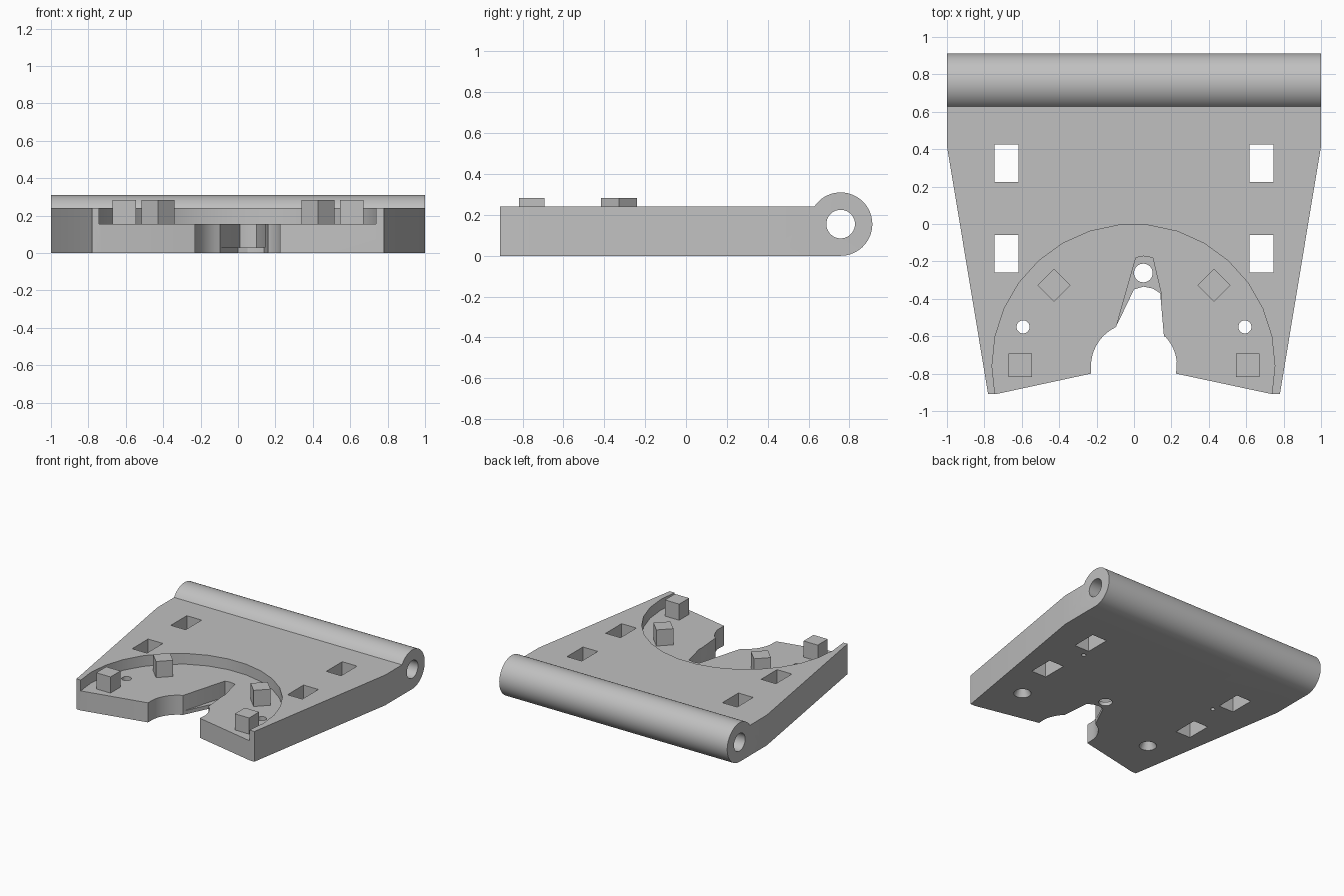
import bpy, bmesh
from math import sin, cos, pi, radians
from mathutils import Vector, Matrix

cube = bpy.data.objects.get("Cube")
if cube:
    bpy.data.objects.remove(cube, do_unlink=True)

grey = bpy.data.materials.new("plain grey")
grey.use_nodes = True
grey.diffuse_color = (0.53, 0.53, 0.53, 1)
grey.node_tree.nodes["Principled BSDF"].inputs["Base Color"].default_value = grey.diffuse_color


def make_object(name, bm):
    bmesh.ops.recalc_face_normals(bm, faces=bm.faces)
    mesh = bpy.data.meshes.new(name)
    bm.to_mesh(mesh)
    bm.free()
    mesh.materials.append(grey)
    obj = bpy.data.objects.new(name, mesh)
    bpy.context.collection.objects.link(obj)
    return obj


def extrude(name, points, direction):
    bm = bmesh.new()
    face = bm.faces.new([bm.verts.new(p) for p in points])
    made = bmesh.ops.extrude_face_region(bm, geom=[face])["geom"]
    top = [v for v in made if isinstance(v, bmesh.types.BMVert)]
    bmesh.ops.translate(bm, verts=top, vec=Vector(direction))
    return make_object(name, bm)


def prism(name, outline, low, high):
    return extrude(name, [(x, y, low) for x, y in outline], (0, 0, high - low))


def arc(x, y, radius, start, end, steps):
    angles = [radians(start + (end - start) * i / steps) for i in range(steps + 1)]
    return [(x + radius * cos(a), y + radius * sin(a)) for a in angles]


def disc(x, y, radius, steps):
    return arc(x, y, radius, 0, 360, steps)[:-1]


def box(x, y, width, depth):
    w, d = width / 2, depth / 2
    return [(x - w, y - d), (x + w, y - d), (x + w, y + d), (x - w, y + d)]


def carve(target, tool, operation="DIFFERENCE"):
    tool.hide_render = True
    mod = target.modifiers.new("carve", "BOOLEAN")
    mod.object, mod.operation, mod.solver = tool, operation, "EXACT"
    bpy.context.view_layer.objects.active = target
    bpy.ops.object.modifier_apply(modifier=mod.name)
    bpy.data.objects.remove(tool, do_unlink=True)


FLOOR, TOP = 0.155, 0.24
HINGE_Y, HINGE_Z = 0.757, 0.155

# Plate and hinge barrel, swept from one side profile
profile = [(-0.95, TOP), (-0.95, 0)] + arc(HINGE_Y, HINGE_Z, 0.155, -90, 146.7, 44)
body = extrude("hinged_plate", [(-1, y, z) for y, z in profile], (2, 0, 0))

# Tapered outline with the rounded front opening and narrow slot
outline = [(-1.1, 1.02), (-0.78, -0.91), (-0.74, -0.91), (-0.23, -0.8)]
outline += arc(0, -0.76, 0.23, 174, 115, 8)
outline += [(0, -0.35), (0.05, -0.335), (0.1, -0.345), (0.14, -0.37), (0.16, -0.6)]
outline += arc(0, -0.76, 0.23, 42, 6, 6)
outline += [(0.225, -0.8), (0.74, -0.91), (0.78, -0.91), (1.1, 1.02)]
carve(body, prism("outline", outline, -1, 1), "INTERSECT")

# Round recess, open at the front
recess = [(-0.735, -1.2)] + arc(-0.003, -0.758, 0.756, 192, -12, 17) + [(0.735, -1.2)]
carve(body, prism("recess", recess, FLOOR, 1))

# Slot above the thin ledge, and the hole through the ledge
slot = [(-0.095, -0.55), (0.01, -0.18), (0.05, -0.172), (0.1, -0.18),
        (0.145, -0.37), (0.14, -0.5)]
carve(body, prism("slot", slot, 0.03, 1))
carve(body, prism("ledge_hole", disc(0.05, -0.262, 0.05, 32), -1, 1))

# Pin bore along the hinge
bore = [(-2, y, z) for y, z in disc(HINGE_Y, HINGE_Z, 0.07, 40)]
carve(body, extrude("bore", bore, (4, 0, 0)))

for side in (-1, 1):
    # Rectangular windows
    for y in (0.325, -0.16):
        carve(body, prism("window", box(side * 0.682, y, 0.13, 0.2), -1, 1))
    # Screw hole, countersunk from below
    carve(body, prism("screw_hole", disc(side * 0.593, -0.55, 0.035, 28), -1, 1))
    bm = bmesh.new()
    bmesh.ops.create_cone(bm, cap_ends=True, segments=28, radius1=0.073, radius2=0.034,
                          depth=0.08, matrix=Matrix.Translation((side * 0.593, -0.55, 0.02)))
    carve(body, make_object("countersink", bm))
    # Small blind hole underneath
    carve(body, prism("blind_hole", disc(side * 0.61, 0.16, 0.016, 16), -1, 0.1))

bpy.ops.object.select_all(action="DESELECT")
body.select_set(True)
bpy.context.view_layer.objects.active = body
bpy.ops.object.shade_smooth_by_angle(angle=radians(25))

# Square pegs standing in the recess
for side, label in ((-1, "right"), (1, "left")):
    prism(label + "_front_peg", box(side * 0.608, -0.756, 0.125, 0.125), FLOOR - 0.01, 0.283)
    prism(label + "_rear_peg", disc(side * 0.428, -0.328, 0.088, 4), FLOOR - 0.01, 0.283)
